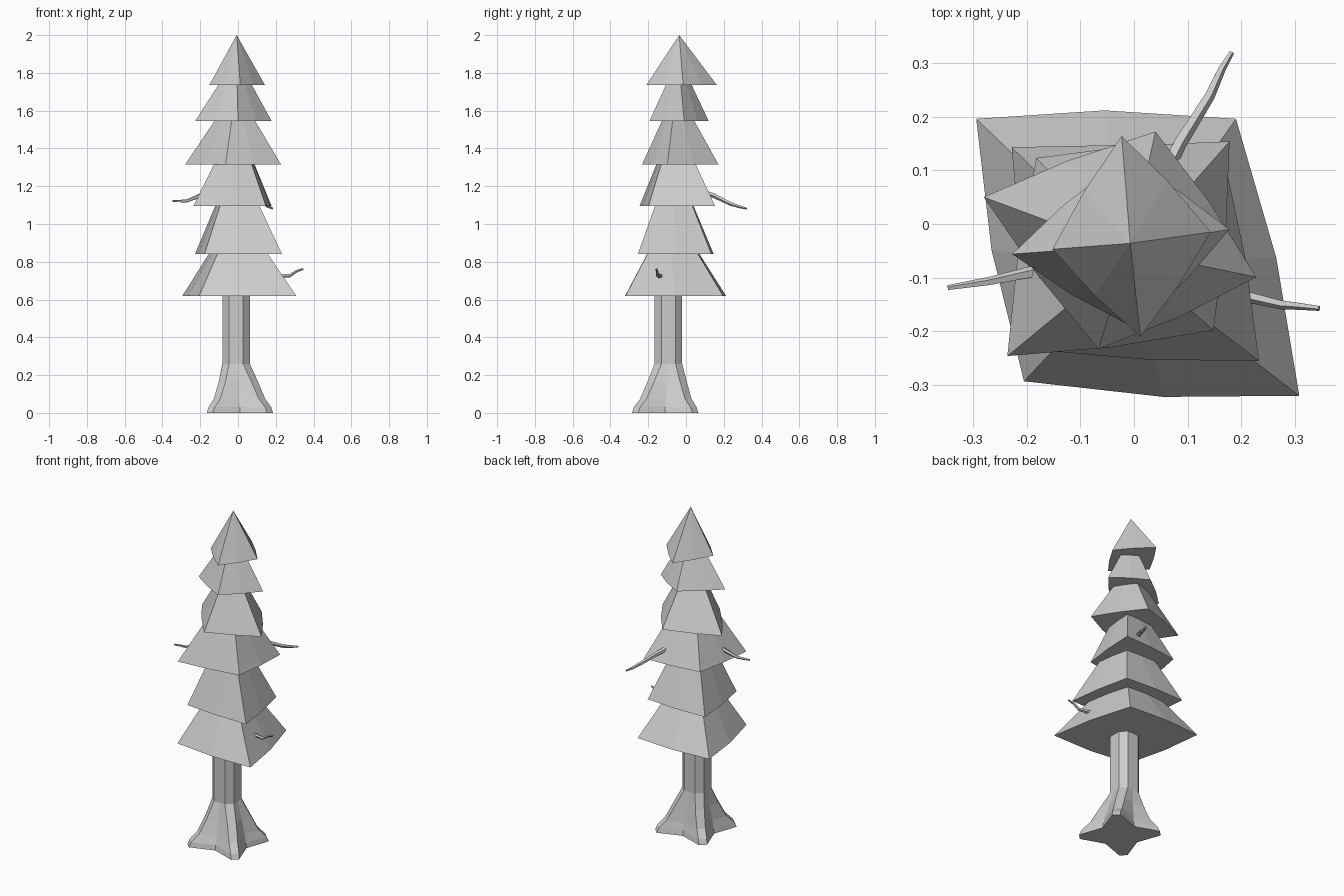
import bpy, bmesh, math
from mathutils import Vector

if "Cube" in bpy.data.objects:
    bpy.data.objects.remove(bpy.data.objects["Cube"])


def finish(bm, name):
    bmesh.ops.recalc_face_normals(bm, faces=bm.faces)
    mesh = bpy.data.meshes.new(name)
    bm.to_mesh(mesh)
    bm.free()
    obj = bpy.data.objects.new(name, mesh)
    bpy.context.collection.objects.link(obj)
    return obj


def loft(rings, name):
    """Skin equal-length vertex rings and cap both ends."""
    bm = bmesh.new()
    rows = [[bm.verts.new(p) for p in r] for r in rings]
    for a, b in zip(rows, rows[1:]):
        for i in range(len(a)):
            j = (i + 1) % len(a)
            bm.faces.new((a[i], a[j], b[j], b[i]))
    bm.faces.new(rows[0])
    bm.faces.new(rows[-1])
    return finish(bm, name)


# Trunk: octagon whose diagonal sides flare into four roots
def trunk_ring(cx, cy, z, d, w, m):
    pts = []
    for k in range(4):
        a = math.pi / 4 + k * math.pi / 2
        out = Vector((math.cos(a), math.sin(a), 0))
        side = Vector((-out.y, out.x, 0))
        b = a + math.pi / 4
        mid = Vector((math.cos(b), math.sin(b), 0)) * m
        for p in (out * d - side * w, out * d + side * w, mid):
            pts.append(p + Vector((cx, cy, z)))
    return pts


loft([
    trunk_ring(0.01, -0.11, 0.0, 0.225, 0.023, 0.125),
    trunk_ring(0.01, -0.11, 0.03, 0.212, 0.023, 0.12),
    trunk_ring(0.008, -0.107, 0.075, 0.168, 0.024, 0.112),
    trunk_ring(0.002, -0.1, 0.165, 0.122, 0.025, 0.092),
    trunk_ring(-0.01, -0.093, 0.26, 0.078, 0.025, 0.073),
    trunk_ring(-0.01, -0.093, 0.80, 0.078, 0.025, 0.073),
], "trunk")


# Foliage: four-cornered tiers with slightly bulging sides
def tier(name, z, height, apex, corners, bulge):
    bm = bmesh.new()
    centre = sum((Vector(c) for c in corners), Vector((0, 0))) / 4
    ring = []
    for i in range(4):
        a, b = Vector(corners[i]), Vector(corners[(i + 1) % 4])
        mid = (a + b) / 2
        mid += (mid - centre).normalized() * bulge
        ring += [bm.verts.new((a.x, a.y, z)), bm.verts.new((mid.x, mid.y, z))]
    tip = bm.verts.new((apex[0], apex[1], z + height))
    for i in range(8):
        bm.faces.new((ring[i], ring[(i + 1) % 8], tip))
    bm.faces.new(ring[::-1])
    finish(bm, name)


tiers = [
    (0.62, 0.46, (-0.005, -0.08),
     [(-0.294, 0.196), (-0.205, -0.293), (0.308, -0.32), (0.19, 0.196)], 0.016),
    (0.84, 0.52, (-0.01, -0.07),
     [(-0.228, 0.143), (-0.178, -0.235), (0.233, -0.255), (0.165, 0.135)], 0.008),
    (1.095, 0.46, (-0.01, -0.06),
     [(-0.182, 0.123), (-0.236, -0.246), (0.148, -0.198), (0.178, 0.154)], 0.008),
    (1.315, 0.40, (-0.01, -0.05),
     [(-0.28, 0.05), (-0.066, -0.233), (0.228, -0.099), (0.04, 0.172)], 0.008),
    (1.545, 0.34, (-0.008, -0.04),
     [(-0.227, -0.056), (0.0, -0.193), (0.178, -0.01), (-0.02, 0.12)], 0.008),
    (1.735, 0.265, (-0.007, -0.036),
     [(-0.152, -0.047), (0.012, -0.21), (0.143, -0.015), (-0.023, 0.164)], 0.006),
]
for n, t in enumerate(tiers):
    tier(f"foliage_tier_{n + 1}", *t)


# Bare branches: thin tapering twigs
def branch(name, path, r0, r1, sides=5):
    pts = [Vector(p) for p in path]
    rings = []
    for i, p in enumerate(pts):
        t = (pts[min(i + 1, len(pts) - 1)] - pts[max(i - 1, 0)]).normalized()
        u = t.cross(Vector((0, 0, 1))).normalized()
        v = u.cross(t)
        r = r0 + (r1 - r0) * i / (len(pts) - 1)
        rings.append([p + (u * math.cos(a) + v * math.sin(a)) * r
                      for a in (2 * math.pi * k / sides for k in range(sides))])
    loft(rings, name)


branch("branch_left", [(-0.06, -0.08, 1.19), (-0.19, -0.09, 1.155),
                       (-0.27, -0.107, 1.122), (-0.347, -0.119, 1.121)], 0.015, 0.005)
branch("branch_back", [(0.02, 0.02, 1.19), (0.085, 0.15, 1.15), (0.14, 0.238, 1.106),
                       (0.163, 0.288, 1.09), (0.182, 0.32, 1.082)], 0.016, 0.005)
branch("branch_right", [(0.1, -0.115, 0.74), (0.215, -0.136, 0.724), (0.275, -0.15, 0.726),
                        (0.31, -0.153, 0.75), (0.345, -0.157, 0.762)], 0.013, 0.005)
